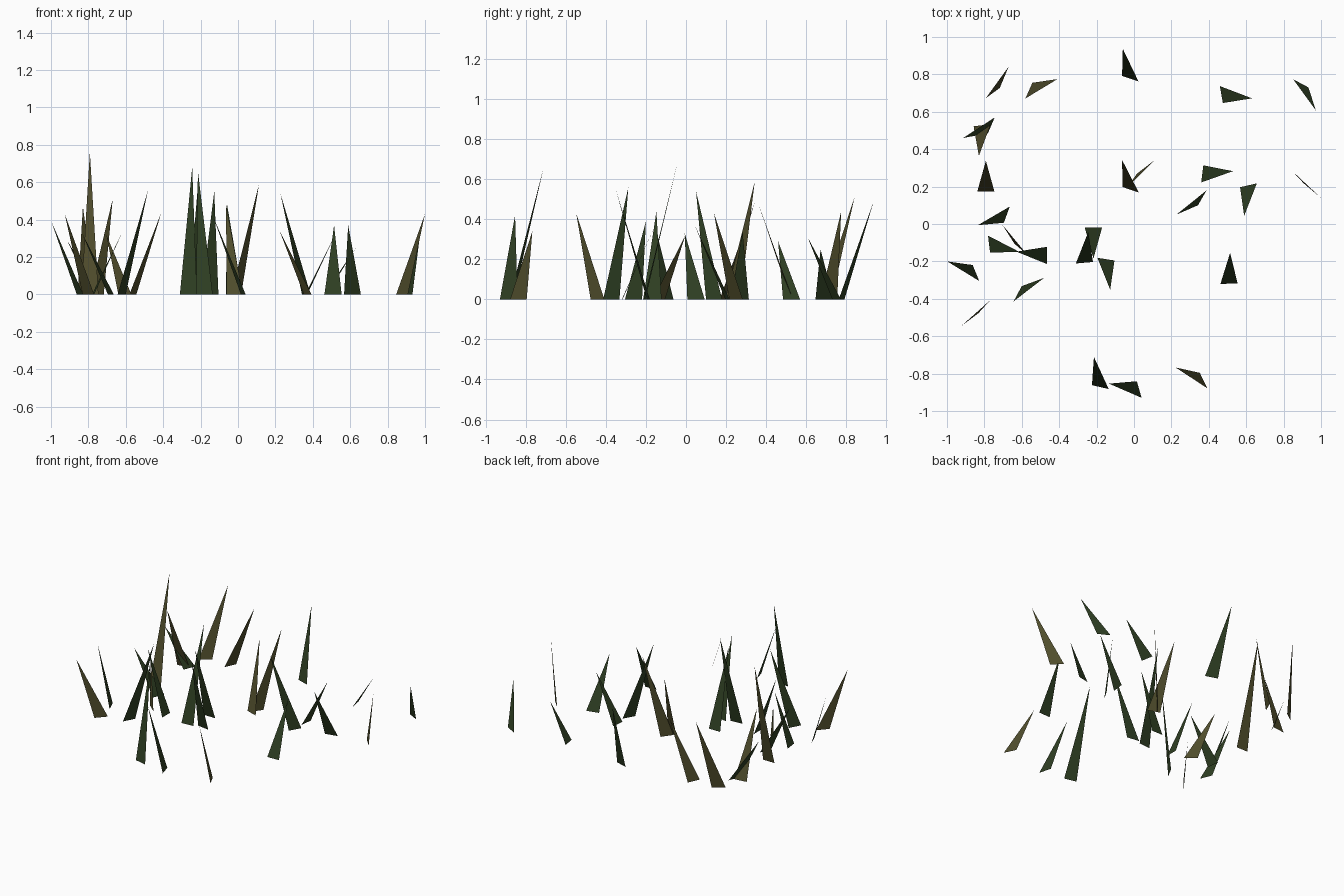
import bpy
from math import radians, cos, sin

WIDTH = 0.092  # base width of every blade
LEAN = 0.165   # horizontal distance from base centre to tip

# each blade: base centre x, y, lean direction, base edge direction (degrees), height
GREEN = [
    (-.02, .777, 104, -18, .49), (.467, .692, -7, 100, .25), (.892, .752, -61, -28, .31),
    (-.763, .527, 204, 67, .29), (-.68, .05, 200, 70, .33), (-.775, -.108, -14, 97, .34),
    (-.465, -.168, 173, 90, .44), (-.845, -.262, 158, -68, .39), (-.622, -.373, 31, 62, .56),
    (-.217, -.02, 270, 0, .55), (-.265, -.207, 83, 5, .68), (-.15, -.188, -82, -9, .55),
    (.365, .268, 5, 83, .34), (.508, -.319, 88, 2, .37), (.612, .207, 262, 13, .37),
    (.365, .14, 213, 60, .54), (-.18, -.872, 102, -13, .66), (.028, -.885, 169, -74, .42),
]
OLIVE = [
    (-.755, .70, 59, 36, .51), (-.562, .713, 22, 66, .44), (.877, .25, -42, -47, .43),
    (-.812, .528, 264, 7, .47), (-.792, .173, 90, 0, .76), (-.605, -.135, 127, -41, .32),
    (-.80, -.442, 220, 48, .43), (-.018, .183, 106, -19, .48), (-.01, .233, 42, 54, .59),
    (.372, -.837, 155, -64, .34),
]


def grass(name, blades, color):
    """One object holding single-triangle blades of one colour."""
    verts, faces = [], []
    for x, y, lean, edge, h in blades:
        l, e = radians(lean), radians(edge)
        ex, ey = cos(e) * WIDTH / 2, sin(e) * WIDTH / 2
        n = len(verts)
        verts += [(x - ex, y - ey, 0), (x + ex, y + ey, 0),
                  (x + cos(l) * LEAN, y + sin(l) * LEAN, h)]
        faces.append((n, n + 1, n + 2))
    mesh = bpy.data.meshes.new(name)
    mesh.from_pydata(verts, [], faces)
    mat = bpy.data.materials.new(name.replace("_blades", ""))
    mat.diffuse_color = (*color, 1)
    mesh.materials.append(mat)
    obj = bpy.data.objects.new(name, mesh)
    bpy.context.collection.objects.link(obj)


grass("dark_green_blades", GREEN, (.027, .048, .016))
grass("olive_brown_blades", OLIVE, (.08, .074, .025))
